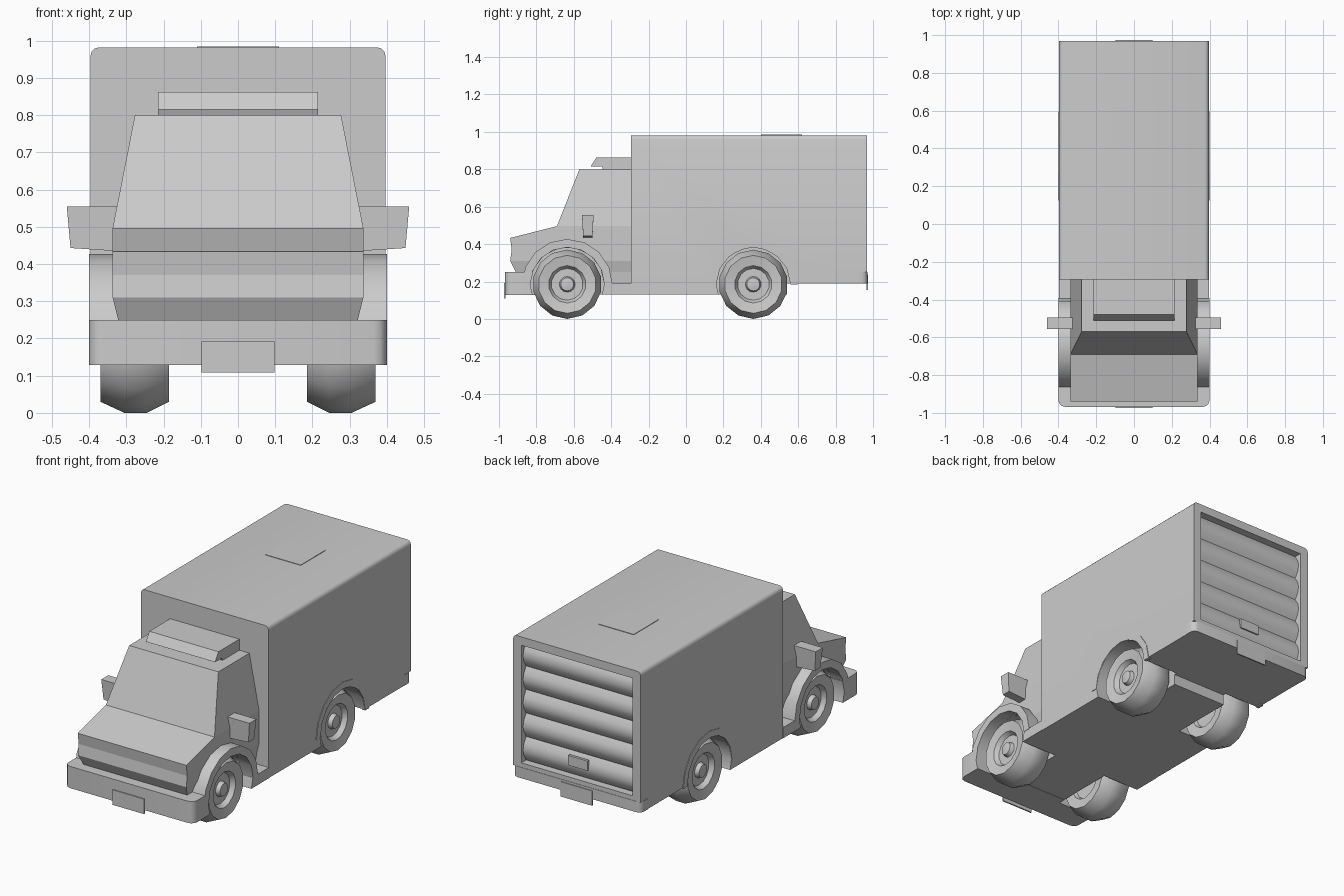
import bpy, bmesh, math
from mathutils import Vector

if "Cube" in bpy.data.objects:
    bpy.data.objects.remove(bpy.data.objects["Cube"])

FRONT_AXLE, REAR_AXLE, AXLE_Z = -0.635, 0.36, 0.185


def finish(name, bm, smooth=None):
    bmesh.ops.recalc_face_normals(bm, faces=bm.faces)
    me = bpy.data.meshes.new(name)
    bm.to_mesh(me)
    bm.free()
    ob = bpy.data.objects.new(name, me)
    bpy.context.collection.objects.link(ob)
    if smooth:
        shade(ob, smooth)
    return ob


def activate(ob):
    bpy.ops.object.select_all(action='DESELECT')
    ob.select_set(True)
    bpy.context.view_layer.objects.active = ob


def shade(ob, angle):
    activate(ob)
    bpy.ops.object.shade_smooth_by_angle(angle=math.radians(angle))


def loft(name, rings, smooth=None, caps=True, bevel=None):
    """Skin a list of closed rings; bevel = (edge test, width)."""
    bm = bmesh.new()
    vs = [[bm.verts.new(p) for p in r] for r in rings]
    n = len(rings[0])
    for a, b in zip(vs, vs[1:]):
        for i in range(n):
            j = (i + 1) % n
            bm.faces.new((a[i], a[j], b[j], b[i]))
    if caps:
        bm.faces.new(vs[0])
        bm.faces.new(vs[-1])
    if bevel:
        test, width = bevel
        edges = [e for e in bm.edges if test(e.verts[0].co, e.verts[1].co)]
        bmesh.ops.bevel(bm, geom=edges, offset=width, segments=3, profile=0.5, affect='EDGES')
    return finish(name, bm, smooth)


def extrude_x(name, profile, x0, x1, **kw):
    return loft(name, [[(x, y, z) for y, z in profile] for x in (x0, x1)], **kw)


def box(name, x0, x1, y0, y1, z0, z1, **kw):
    return extrude_x(name, [(y0, z0), (y1, z0), (y1, z1), (y0, z1)], x0, x1, **kw)


def circle(r, y, z, n=14, a0=0, a1=360, closed=True):
    m = n if closed else n - 1
    angs = [math.radians(a0 + (a1 - a0) * i / m) for i in range(n)]
    return [(y + r * math.cos(a), z + r * math.sin(a)) for a in angs]


def cut(ob, cutters):
    for c in cutters:
        m = ob.modifiers.new("cut", 'BOOLEAN')
        m.operation, m.solver, m.object = 'DIFFERENCE', 'EXACT', c
        activate(ob)
        bpy.ops.object.modifier_apply(modifier=m.name)


# Wheel well cutters
wells = [extrude_x("well_cutter", circle(0.198, y, AXLE_Z), s * 0.17, s * 0.6)
         for y in (FRONT_AXLE, REAR_AXLE) for s in (-1, 1)]

# Cargo box with stepped underside, rounded roof edges and rear opening
cargo = extrude_x("cargo_box", [(-0.295, 0.13), (0.54, 0.13), (0.54, 0.19), (0.91, 0.19),
                                (0.91, 0.25), (0.968, 0.25), (0.968, 0.982), (-0.295, 0.982)],
                  -0.396, 0.396,
                  bevel=(lambda a, b: min(a.z, b.z) > 0.97 and abs(a.x - b.x) < 1e-4, 0.022))
opening = box("opening_cutter", -0.345, 0.345, 0.905, 1.1, 0.275, 0.935)
cut(cargo, wells[2:] + [opening])
shade(cargo, 35)

# Ribbed roll-up door
pts = []
for i in range(5):
    z = 0.275 + 0.132 * i
    pts += [(0.925, z), (0.945, z + 0.033), (0.953, z + 0.066), (0.945, z + 0.099)]
pts += [(0.925, 0.935), (0.9, 0.935), (0.9, 0.275)]
extrude_x("roll_door", pts, -0.345, 0.345, smooth=40)
box("door_handle", -0.06, 0.06, 0.945, 0.96, 0.335, 0.39)


# Bumpers with rounded corners
def outer_corner(y):
    return lambda a, b: (abs(a.x - b.x) < 1e-4 and abs(a.y - y) < 1e-4 and abs(b.y - y) < 1e-4)


front_bumper = box("front_bumper", -0.40, 0.40, -0.968, -0.78, 0.128, 0.25,
                   bevel=(outer_corner(-0.968), 0.035))
cut(front_bumper, wells[:2])
shade(front_bumper, 35)
box("rear_bumper", -0.398, 0.398, 0.905, 0.97, 0.19, 0.25, smooth=35,
    bevel=(outer_corner(0.97), 0.03))

# Chassis floor under the cab, forming the side steps
chassis = box("cab_floor", -0.398, 0.398, -0.79, -0.29, 0.13, 0.19)
cut(chassis, wells[:2])

# Cab: rings stacked upwards as (front y, half width, z at front)
rings = []
for y, w, zf, zb in ((-0.905, 0.315, 0.185, 0.185), (-0.91, 0.322, 0.25, 0.25),
                     (-0.94, 0.337, 0.31, 0.31), (-0.932, 0.337, 0.37, 0.37),
                     (-0.94, 0.337, 0.433, 0.433), (-0.69, 0.337, 0.496, 0.496),
                     (-0.57, 0.277, 0.80, 0.80)):
    rings.append([(-w, y, zf), (w, y, zf), (w, -0.29, zb), (-w, -0.29, zb)])
cab = loft("cab", rings)
cut(cab, wells[:2])

# Roof deflector
extrude_x("roof_deflector", [(-0.51, 0.815), (-0.48, 0.862), (-0.29, 0.862), (-0.29, 0.79),
                             (-0.44, 0.79), (-0.45, 0.815)], -0.215, 0.215)
box("roof_hatch", -0.11, 0.11, 0.40, 0.62, 0.975, 0.985)

# Number plates, left blank
box("front_plate", -0.098, 0.098, -0.974, -0.966, 0.108, 0.192)
box("rear_plate", -0.098, 0.098, 0.966, 0.974, 0.155, 0.238)

# Tyre and rim section as (radius, x)
section = [(0.012, 0.362), (0.035, 0.358), (0.042, 0.335), (0.085, 0.335), (0.10, 0.36),
           (0.155, 0.37), (0.185, 0.305), (0.185, 0.245), (0.155, 0.185), (0.10, 0.19), (0.09, 0.21)]

for s, side in ((1, "right"), (-1, "left")):
    # Front wheel arch flare
    outer = circle(0.242, FRONT_AXLE, AXLE_Z, 9, 0, 180, False)
    inner = circle(0.198, FRONT_AXLE, AXLE_Z, 9, 180, 0, False)
    extrude_x(side + "_fender", outer + inner, s * 0.30, s * 0.40, smooth=40)
    # Rear arch trim, nearly flush with the wall
    outer = circle(0.235, REAR_AXLE, AXLE_Z, 9, 0, 180, False)
    inner = circle(0.198, REAR_AXLE, AXLE_Z, 9, 180, 0, False)
    extrude_x(side + "_rear_arch", outer + inner, s * 0.38, s * 0.399)
    # Mirror, tapering downwards
    loft(side + "_mirror",
         [[(s * xi, y0, z0), (s * xo, y0, z1), (s * xo, y1, z1), (s * xi, y1, z0)]
          for xi, xo, y0, y1, z0, z1 in ((0.33, 0.45, -0.55, -0.50, 0.435, 0.443),
                                         (0.325, 0.46, -0.556, -0.494, 0.555, 0.555))])
    # Wheels
    for y, end in ((FRONT_AXLE, "front"), (REAR_AXLE, "rear")):
        loft(side + "_" + end + "_wheel",
             [[(s * x, cy, cz) for cy, cz in circle(r, y, AXLE_Z, 14, -90, 270)]
              for r, x in section], smooth=30)

for c in wells + [opening]:
    bpy.data.objects.remove(c, do_unlink=True)
